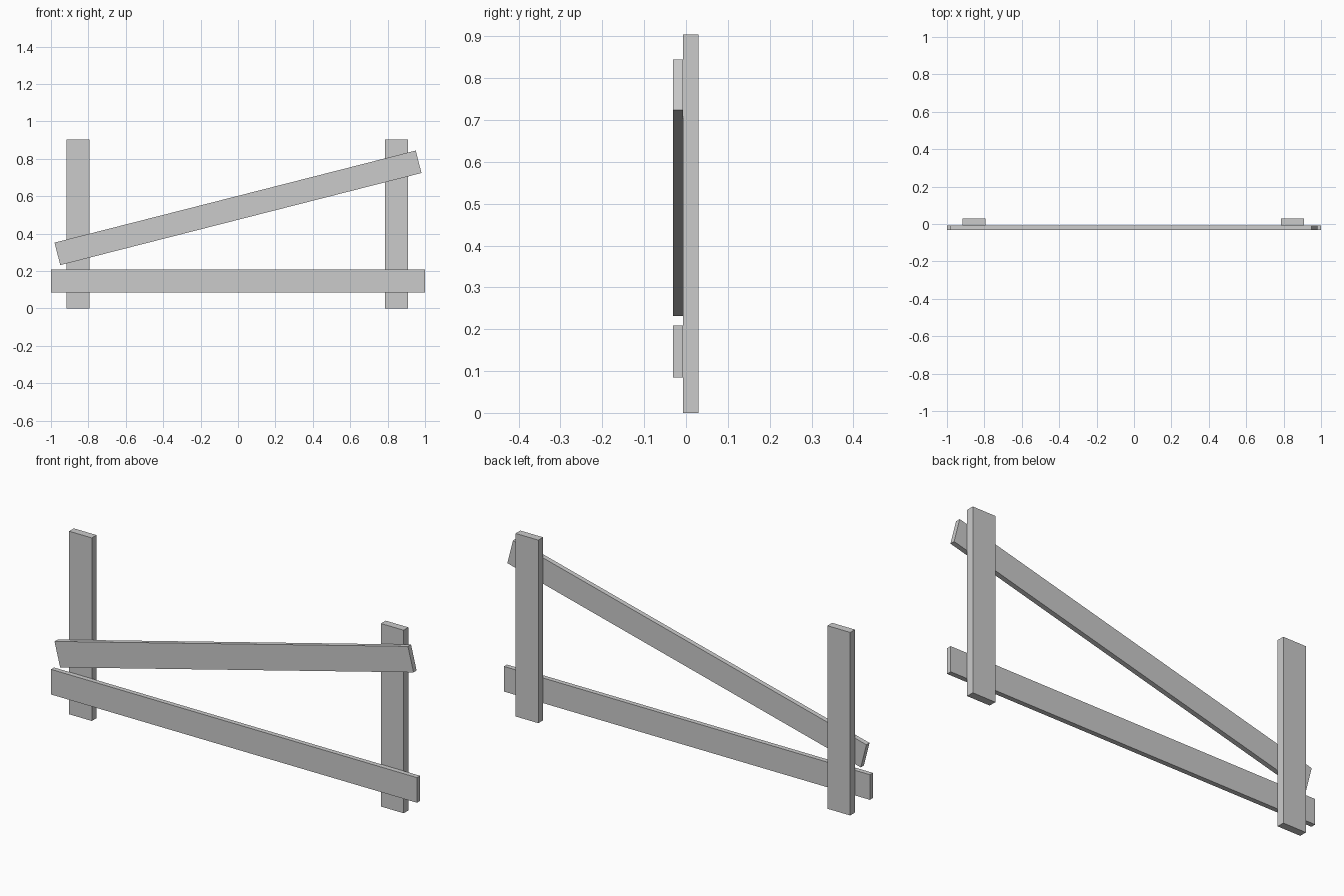
import bpy
from math import radians

if "Cube" in bpy.data.objects:
    bpy.data.objects.remove(bpy.data.objects["Cube"])

PLANK_W = 0.124


def plank(name, size, center, tilt=0.0):
    """Flat board; tilt raises its right end, in degrees."""
    bpy.ops.mesh.primitive_cube_add(size=1, location=center,
                                    rotation=(0, radians(-tilt), 0))
    board = bpy.context.object
    board.name = name
    board.scale = size
    return board


# Upright posts at the back
for name, x in (("left_post", -0.856), ("right_post", 0.848)):
    plank(name, (PLANK_W, 0.037, 0.904), (x, 0.0115, 0.452))

# Rails fixed to the front of the posts
plank("bottom_rail", (2.0, 0.024, PLANK_W), (0, -0.019, 0.147))
plank("slanted_rail", (1.993, 0.024, PLANK_W), (0, -0.019, 0.538), tilt=14.3)
